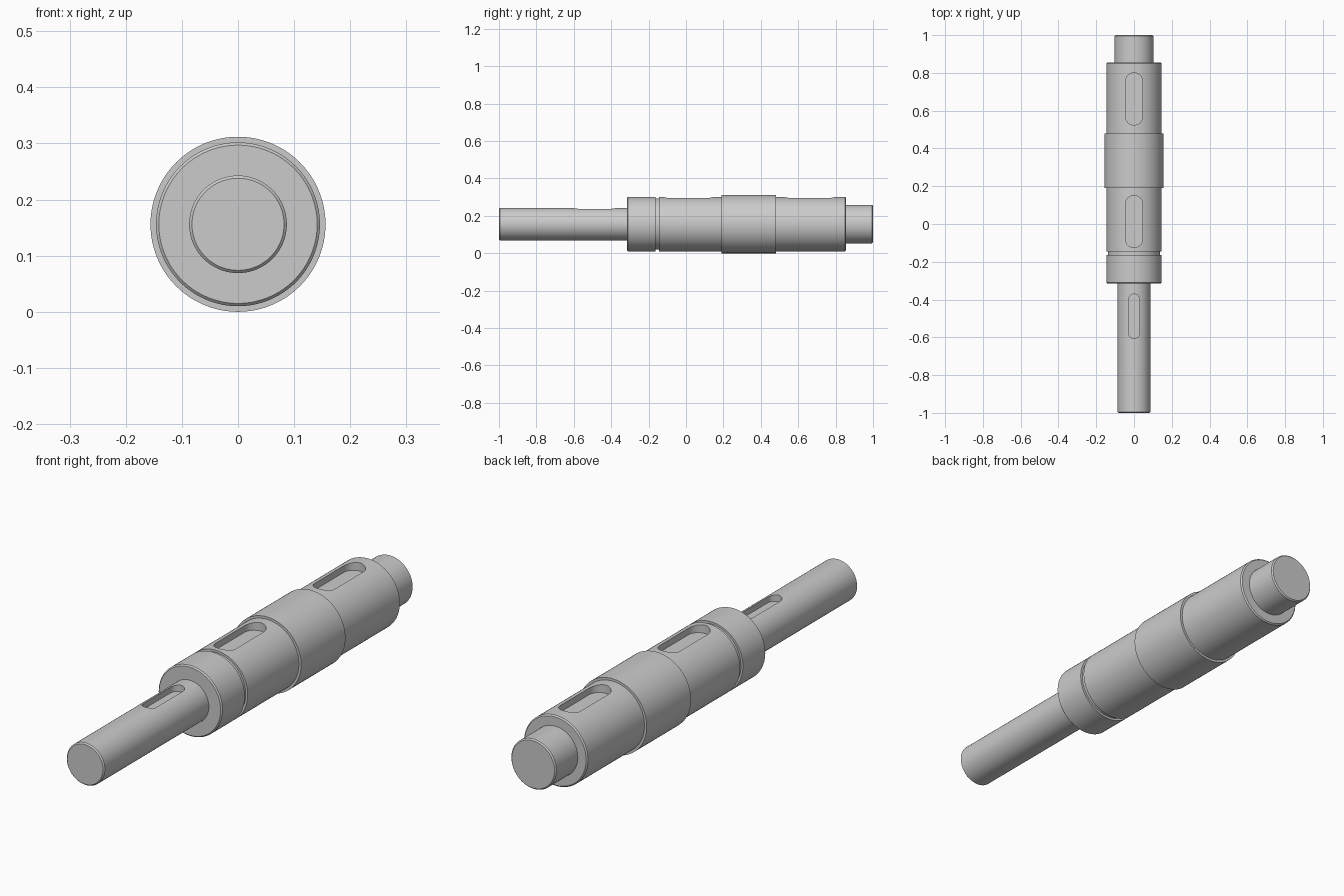
import bpy, bmesh
from math import pi, cos, sin, radians

if "Cube" in bpy.data.objects:
    bpy.data.objects.remove(bpy.data.objects["Cube"])

AXIS_Z = 0.156
SEGMENTS = 128


def new_object(name, bm):
    bmesh.ops.recalc_face_normals(bm, faces=bm.faces[:])
    mesh = bpy.data.meshes.new(name)
    bm.to_mesh(mesh)
    bm.free()
    obj = bpy.data.objects.new(name, mesh)
    bpy.context.collection.objects.link(obj)
    return obj


def lathe(name, profile):
    """Turn (y, radius) points around the shaft axis and close both ends."""
    bm = bmesh.new()
    rings = []
    for y, r in profile:
        angles = [2 * pi * i / SEGMENTS for i in range(SEGMENTS)]
        rings.append([bm.verts.new((r * cos(a), y, AXIS_Z + r * sin(a))) for a in angles])
    for a, b in zip(rings, rings[1:]):
        for i in range(SEGMENTS):
            j = (i + 1) % SEGMENTS
            bm.faces.new((a[i], a[j], b[j], b[i]))
    bm.faces.new(rings[0])
    bm.faces.new(rings[-1])
    return new_object(name, bm)


def slot_cutter(name, y0, y1, width, floor_z):
    """Upright prism with a round-ended slot outline."""
    r, n = width / 2, 24
    outline = [(r * cos(pi * i / n), y1 - r + r * sin(pi * i / n)) for i in range(n + 1)]
    outline += [(-r * cos(pi * i / n), y0 + r - r * sin(pi * i / n)) for i in range(n + 1)]
    bm = bmesh.new()
    face = bm.faces.new([bm.verts.new((x, y, floor_z)) for x, y in outline])
    top = bmesh.ops.extrude_face_region(bm, geom=[face])["geom"]
    for v in top:
        if isinstance(v, bmesh.types.BMVert):
            v.co.z = 0.45
    obj = new_object(name, bm)
    obj.hide_render = True
    return obj


# Stepped shaft: narrow drive end, seat with ring groove, collar, seat, bearing end
C = 0.005
shaft = lathe("stepped_shaft", [
    (-1.0, 0.087 - C), (-1.0 + C, 0.087), (-0.315, 0.087),
    (-0.315, 0.146 - C), (-0.315 + C, 0.146),
    (-0.164, 0.146), (-0.164, 0.137), (-0.145, 0.137), (-0.145, 0.146),
    (0.19, 0.146), (0.19, 0.156), (0.48, 0.156), (0.48, 0.146),
    (0.855 - C, 0.146), (0.855, 0.146 - C),
    (0.855, 0.103), (1.0 - C, 0.103), (1.0, 0.103 - C),
])

# Three keyways along the top
keyways = [
    ("front_keyway", -0.606, -0.371, 0.058, AXIS_Z + 0.087 - 0.028),
    ("middle_keyway", -0.125, 0.151, 0.09, AXIS_Z + 0.146 - 0.034),
    ("rear_keyway", 0.524, 0.80, 0.09, AXIS_Z + 0.146 - 0.034),
]
bpy.context.view_layer.objects.active = shaft
shaft.select_set(True)
for args in keyways:
    cutter = slot_cutter(*args)
    mod = shaft.modifiers.new(args[0], "BOOLEAN")
    mod.operation = "DIFFERENCE"
    mod.solver = "EXACT"
    mod.object = cutter
    bpy.ops.object.modifier_apply(modifier=mod.name)
    bpy.data.objects.remove(cutter)

bpy.ops.object.shade_smooth_by_angle(angle=radians(30))
